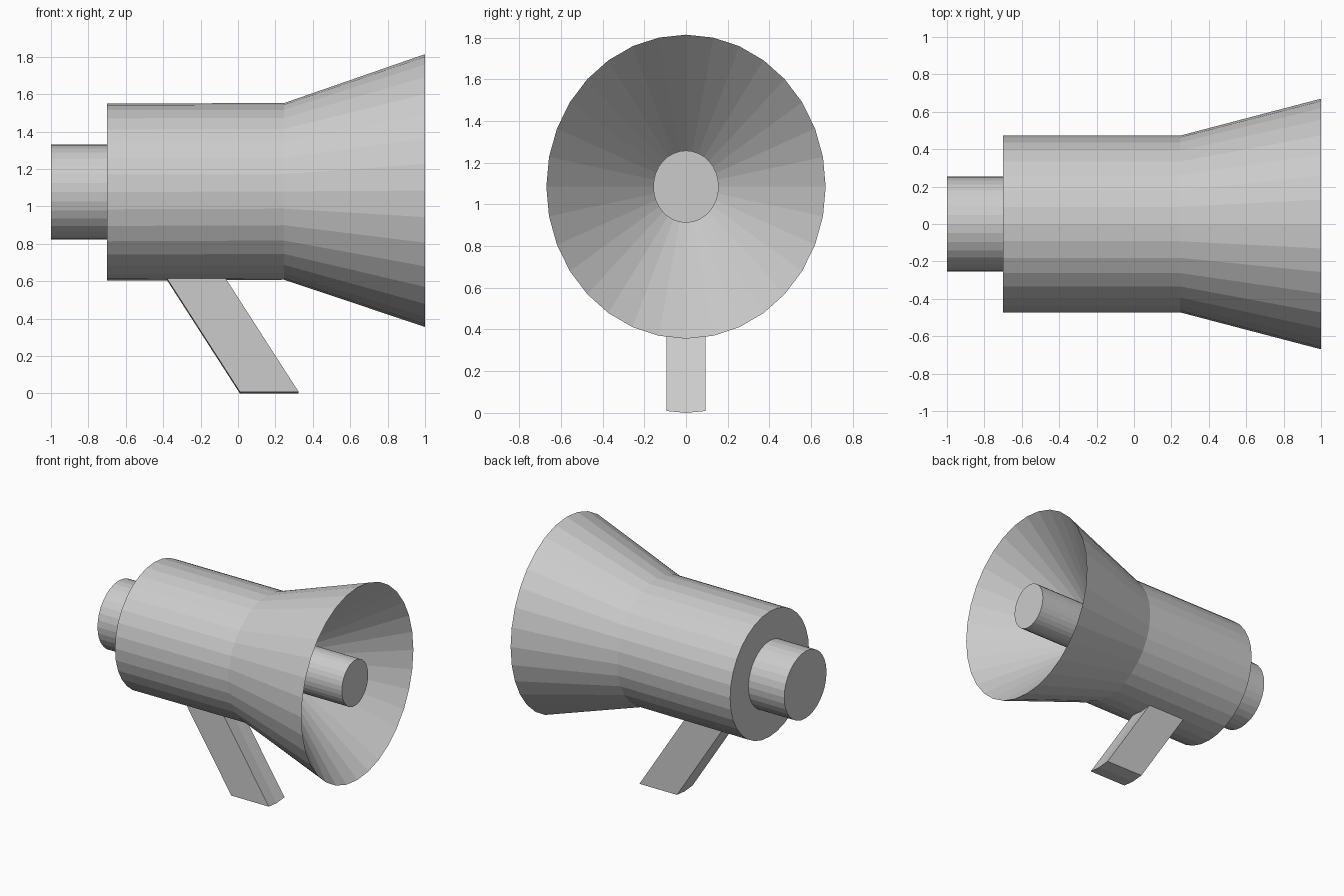
import bpy, bmesh
from math import sin, cos, pi

if "Cube" in bpy.data.objects:
    bpy.data.objects.remove(bpy.data.objects["Cube"])

SIDES = 32


def make_object(name, bm):
    bmesh.ops.recalc_face_normals(bm, faces=bm.faces)
    mesh = bpy.data.meshes.new(name)
    bm.to_mesh(mesh)
    bm.free()
    obj = bpy.data.objects.new(name, mesh)
    bpy.context.collection.objects.link(obj)
    return obj


def lofted(name, rings):
    """Skin elliptical rings (x, y radius, z radius, z centre) and cap both ends."""
    bm = bmesh.new()
    loops = []
    for x, ry, rz, zc in rings:
        angles = [2 * pi * i / SIDES for i in range(SIDES)]
        loops.append([bm.verts.new((x, ry * sin(a), zc + rz * cos(a))) for a in angles])
    for a, b in zip(loops, loops[1:]):
        for i in range(SIDES):
            j = (i + 1) % SIDES
            bm.faces.new((a[i], a[j], b[j], b[i]))
    bm.faces.new(loops[0])
    bm.faces.new(loops[-1])
    return make_object(name, bm)


# Rear cap, barrel, flared bell and the inner cone, which meets the driver
lofted("horn_body", [
    (-1.00, 0.253, 0.254, 1.076),
    (-0.70, 0.253, 0.254, 1.076),
    (-0.70, 0.472, 0.474, 1.077),
    (0.245, 0.472, 0.472, 1.080),
    (1.00, 0.670, 0.729, 1.085),
    (0.42, 0.154, 0.169, 1.085),
])

# Round driver in the middle of the bell
lofted("inner_driver", [
    (0.41, 0.157, 0.173, 1.085),
    (0.98, 0.157, 0.173, 1.085),
])

# Slanted handle: two barrel facets swept down and forward
bm = bmesh.new()
section = [(x, y, 0.0 if y == 0 else 0.009)
           for x, y in ((0.01, -0.094), (0.01, 0), (0.01, 0.094),
                        (0.324, 0.094), (0.324, 0), (0.324, -0.094))]
low = [bm.verts.new(p) for p in section]
top = [bm.verts.new((x - 0.39, y, z + 0.606)) for x, y, z in section]
for ring in (low, top):
    bm.faces.new((ring[0], ring[1], ring[4], ring[5]))
    bm.faces.new((ring[1], ring[2], ring[3], ring[4]))
for i in range(6):
    j = (i + 1) % 6
    bm.faces.new((low[i], low[j], top[j], top[i]))
make_object("handle", bm)
